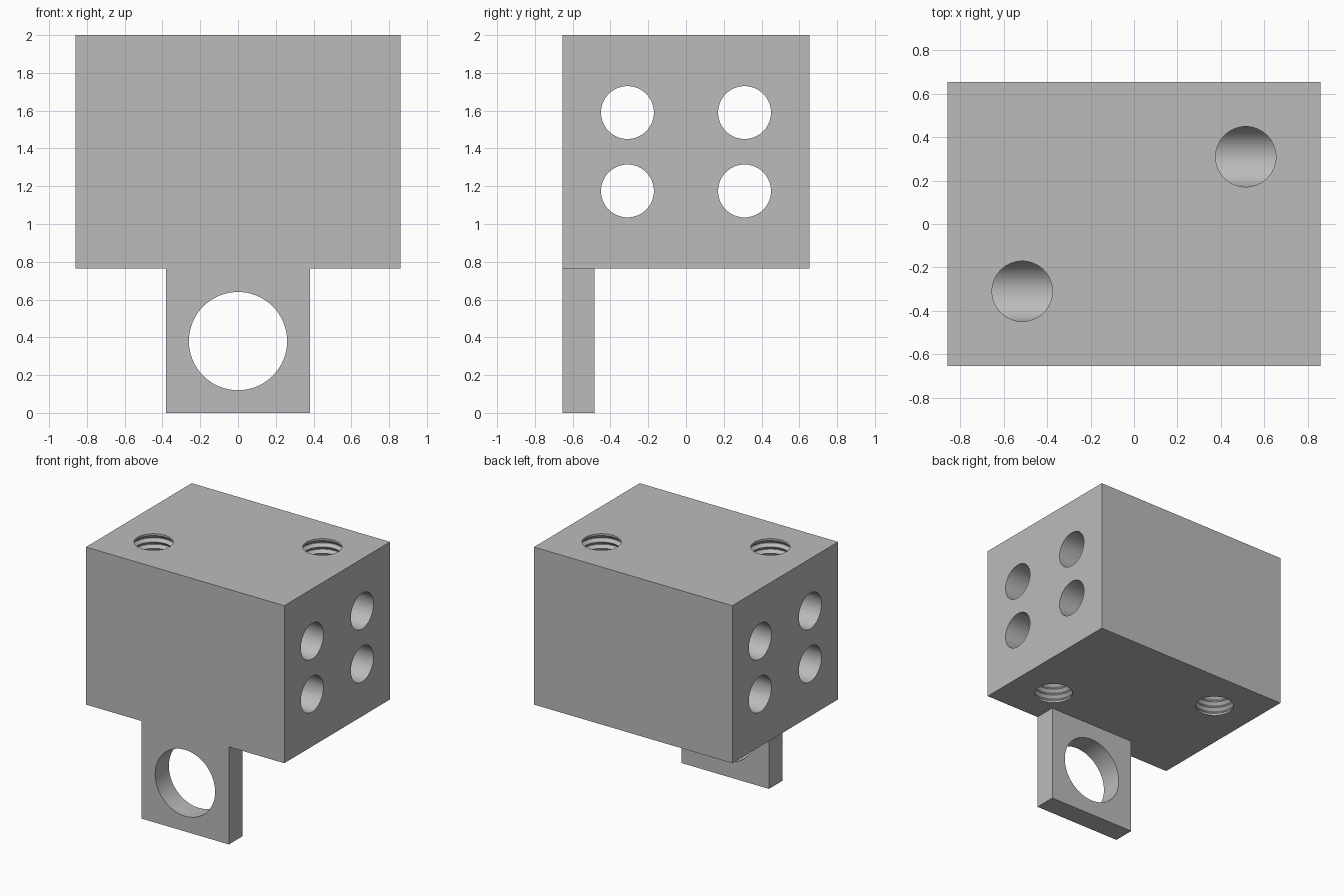
import bpy, bmesh, math
from mathutils import Matrix, Vector

cube = bpy.data.objects.get("Cube")
if cube:
    bpy.data.objects.remove(cube, do_unlink=True)

grey = bpy.data.materials.new("plain grey")
grey.use_nodes = True
colour = (0.5, 0.5, 0.5, 1)
grey.diffuse_color = colour
grey.node_tree.nodes["Principled BSDF"].inputs["Base Color"].default_value = colour

HALF_X, HALF_Y, BASE, TOP = 0.86, 0.655, 0.765, 2.0
BORE_R, BORE_Y = 0.14, 0.31
BORE_LOW, BORE_HIGH = 1.175, 1.59
SCREW_X, PITCH = 0.515, 0.05


def finish(name, bm):
    bmesh.ops.recalc_face_normals(bm, faces=bm.faces)
    mesh = bpy.data.meshes.new(name)
    bm.to_mesh(mesh)
    bm.free()
    mesh.materials.append(grey)
    obj = bpy.data.objects.new(name, mesh)
    bpy.context.collection.objects.link(obj)
    return obj


def box(name, low, high):
    low, high = Vector(low), Vector(high)
    bm = bmesh.new()
    bmesh.ops.create_cube(bm, size=1)
    bmesh.ops.scale(bm, vec=high - low, verts=bm.verts)
    bmesh.ops.translate(bm, vec=(low + high) / 2, verts=bm.verts)
    return finish(name, bm)


def turned(name, profile, matrix, sides=64):
    """Closed solid turned about z from (radius, height) pairs."""
    bm = bmesh.new()
    rings = [[bm.verts.new((r * math.cos(i * math.tau / sides),
                            r * math.sin(i * math.tau / sides), z))
              for i in range(sides)] for r, z in profile]
    for a, b in zip(rings, rings[1:]):
        for i in range(sides):
            j = (i + 1) % sides
            bm.faces.new((a[i], a[j], b[j], b[i]))
    bm.faces.new(rings[0])
    bm.faces.new(rings[-1])
    bm.transform(matrix)
    return finish(name, bm)


def cut(target, cutter):
    cutter.hide_render = True
    mod = target.modifiers.new("cut", "BOOLEAN")
    mod.operation = "DIFFERENCE"
    mod.solver = "EXACT"
    mod.object = cutter
    bpy.context.view_layer.objects.active = target
    bpy.ops.object.modifier_apply(modifier=mod.name)
    bpy.data.objects.remove(cutter, do_unlink=True)


# Main block and the hanging tab
block = box("terminal_block", (-HALF_X, -HALF_Y, BASE), (HALF_X, HALF_Y, TOP))
tab = box("mounting_tab", (-0.38, -HALF_Y, 0), (0.38, -0.485, BASE))

# Large eye through the tab
cut(tab, turned("eye_cutter", [(0.26, -0.3), (0.26, 0.3)],
                Matrix.Translation((0, -0.57, 0.38)) @ Matrix.Rotation(math.pi / 2, 4, "X")))

# Four wire bores running right through the block
for y in (-BORE_Y, BORE_Y):
    for z in (BORE_LOW, BORE_HIGH):
        cut(block, turned("bore_cutter", [(BORE_R, -1), (BORE_R, 1)],
                          Matrix.Translation((0, y, z)) @ Matrix.Rotation(math.pi / 2, 4, "Y")))

# Threaded screw holes, each reaching the axis of its bore
depth = TOP - BORE_HIGH
profile = [(0.139, 0.1), (0.139, -0.015)]
for k in range(6):
    z = -0.015 - k * PITCH
    profile += [(0.16, z - PITCH * 0.45), (0.16, z - PITCH * 0.55), (0.139, z - PITCH)]
profile.append((0.139, -depth))
flip = Matrix.Rotation(math.pi, 4, "X")
for side in (-1, 1):
    cut(block, turned("top_screw_cutter", profile,
                      Matrix.Translation((side * SCREW_X, side * BORE_Y, TOP))))
    cut(block, turned("bottom_screw_cutter", profile,
                      Matrix.Translation((side * SCREW_X, -side * BORE_Y, BASE)) @ flip))

# Smooth bores, crisp edges
for obj in (block, tab):
    bpy.ops.object.select_all(action="DESELECT")
    obj.select_set(True)
    bpy.context.view_layer.objects.active = obj
    bpy.ops.object.shade_smooth_by_angle(angle=math.radians(30))
